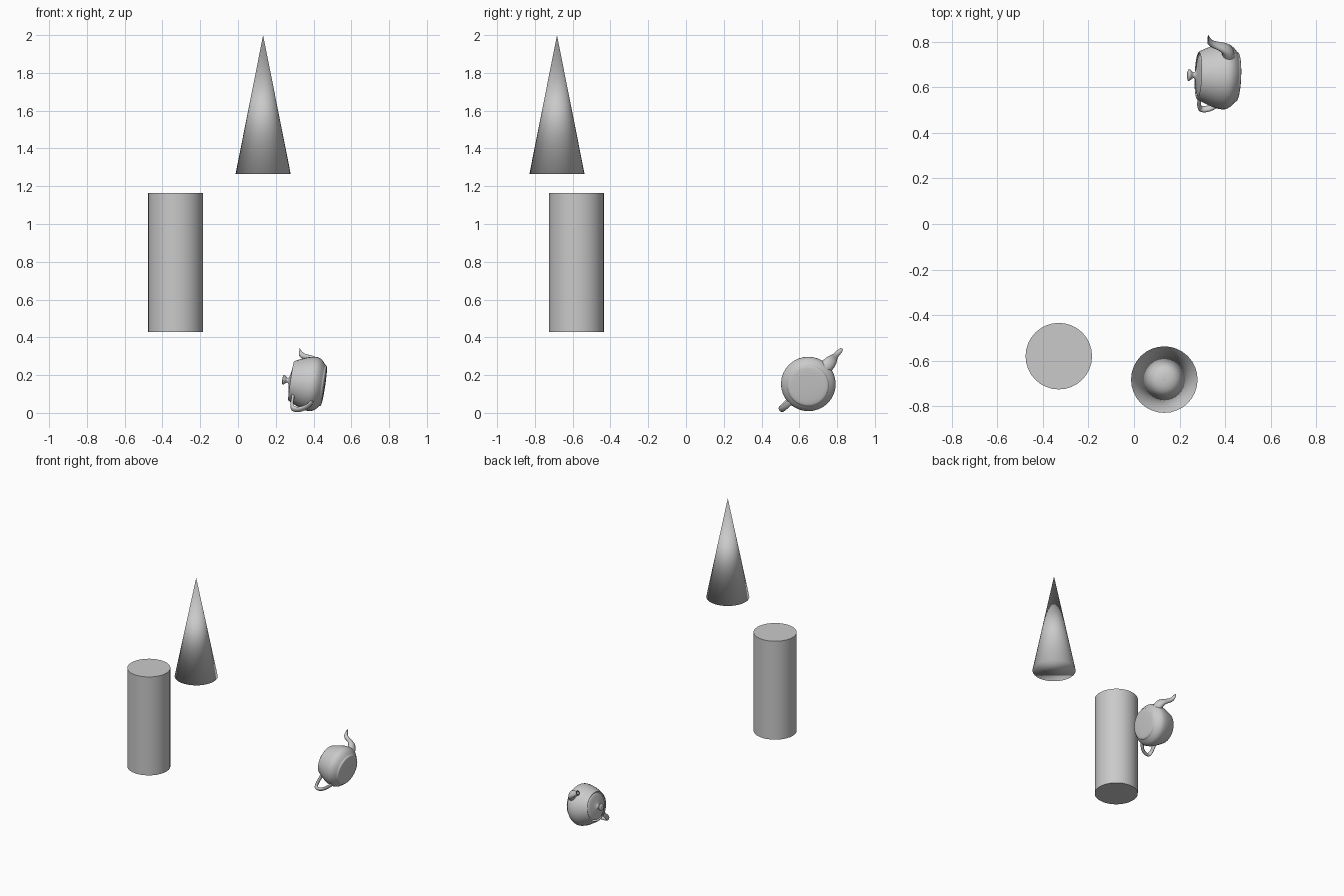
import bpy, bmesh, math
from mathutils import Vector, Matrix

cube = bpy.data.objects.get("Cube")
if cube:
    bpy.data.objects.remove(cube, do_unlink=True)

grey = bpy.data.materials.new("plain grey")
grey.use_nodes = True
colour = (0.59, 0.59, 0.59, 1)
grey.diffuse_color = colour
grey.node_tree.nodes["Principled BSDF"].inputs["Base Color"].default_value = colour

SIDES = 32
STEPS = 8


def add_object(name, bm, matrix):
    mesh = bpy.data.meshes.new(name)
    bm.to_mesh(mesh)
    bm.free()
    mesh.materials.append(grey)
    obj = bpy.data.objects.new(name, mesh)
    obj.matrix_world = matrix
    bpy.context.collection.objects.link(obj)
    mesh.shade_smooth()
    return obj


def solid(name, top_radius, centre):
    bm = bmesh.new()
    bmesh.ops.create_cone(bm, cap_ends=True, segments=SIDES, radius1=0.146,
                          radius2=top_radius, depth=0.735)
    bmesh.ops.remove_doubles(bm, verts=bm.verts, dist=1e-5)
    return add_object(name, bm, Matrix.Translation(centre))


def weights(t):
    s = 1 - t
    return s**3, 3 * s * s * t, 3 * s * t * t, t**3


def curve(points):
    """Sample a chain of cubic curves that share their end points."""
    path = [Vector(points[0])]
    for i in range(0, len(points) - 1, 3):
        for k in range(1, STEPS + 1):
            w = weights(k / STEPS)
            path.append(sum((Vector(p) * f for p, f in zip(points[i:i + 4], w)),
                            Vector((0, 0, 0))))
    return path


def loft(name, rings, matrix):
    """Join closed rings of points with quads."""
    bm = bmesh.new()
    rows = [[bm.verts.new(p) for p in ring] for ring in rings]
    for a, b in zip(rows, rows[1:]):
        for i in range(len(a)):
            j = (i + 1) % len(a)
            bm.faces.new((a[i], a[j], b[j], b[i]))
    bmesh.ops.remove_doubles(bm, verts=bm.verts, dist=1e-4)
    bmesh.ops.recalc_face_normals(bm, faces=bm.faces)
    return add_object(name, bm, matrix)


def lathe(name, profile, matrix):
    turns = [2 * math.pi * i / SIDES for i in range(SIDES)]
    rings = [[(p.x * math.cos(a), p.x * math.sin(a), p.z) for a in turns]
             for p in curve(profile)]
    return loft(name, rings, matrix)


def tube(name, inner, outer, matrix):
    """Oval tube between two edge curves; y of the points is the half width."""
    rings = []
    for p, q in zip(curve(inner), curve(outer)):
        half = []
        for k in range(STEPS + 1):
            w = weights(k / STEPS)
            c = p * (w[0] + w[1]) + q * (w[2] + w[3])
            half.append(Vector((c.x, p.y * (w[1] + w[2]), c.z)))
        mirrored = [Vector((v.x, -v.y, v.z)) for v in half[-2:0:-1]]
        rings.append(half + mirrored)
    return loft(name, rings, matrix)


# Upright solids
cylinder = solid("cylinder", 0.146, (-0.33, -0.58, 0.797))
cone = solid("cone", 0, (0.133, -0.683, 1.632))
bpy.ops.object.select_all(action="DESELECT")
cylinder.select_set(True)
bpy.context.view_layer.objects.active = cylinder
bpy.ops.object.shade_smooth_by_angle(angle=math.radians(40))

# Teapot lying on its side: its up axis points mostly to -x
up = Vector((-1, 0.04, 0.15)).normalized()
forward = Vector((0, 1, 1))
forward = (forward - up * forward.dot(up)).normalized()
side = up.cross(forward)
pose = (Matrix.Translation((0.46, 0.645, 0.143))
        @ Matrix((forward, side, up)).transposed().to_4x4()
        @ Matrix.Scale(0.0725, 4))

lathe("teapot_body", [
    (1.4, 0, 2.4), (1.34, 0, 2.53), (1.44, 0, 2.53), (1.5, 0, 2.4),
    (1.75, 0, 1.875), (2, 0, 1.35), (2, 0, 0.9),
    (2, 0, 0.45), (1.5, 0, 0.225), (1.5, 0, 0.15),
    (1.5, 0, 0.075), (1.425, 0, 0), (0, 0, 0)], pose)

lathe("teapot_lid", [
    (0, 0, 3.15), (0.8, 0, 3.15), (0, 0, 2.85), (0.2, 0, 2.7),
    (0.4, 0, 2.55), (1.3, 0, 2.55), (1.3, 0, 2.4)], pose)

w = 0.3
tube("teapot_handle",
     [(-1.6, w, 2.025), (-2.3, w, 2.025), (-2.7, w, 2.025), (-2.7, w, 1.8),
      (-2.7, w, 1.575), (-2.5, w, 1.125), (-2, w, 0.9)],
     [(-1.5, w, 2.25), (-2.5, w, 2.25), (-3, w, 2.25), (-3, w, 1.8),
      (-3, w, 1.35), (-2.65, w, 0.94), (-1.9, w, 0.6)], pose)

wide, thin, lip = 0.66, 0.25, 0.15
tube("teapot_spout",
     [(1.7, wide, 1.275), (2.6, wide, 1.275), (2.3, thin, 1.95), (2.7, thin, 2.25),
      (2.8, thin, 2.325), (2.9, lip, 2.325), (2.8, lip, 2.25)],
     [(1.7, wide, 0.45), (3.1, wide, 0.675), (2.4, thin, 1.875), (3.3, thin, 2.25),
      (3.525, thin, 2.34), (3.45, lip, 2.36), (3.2, lip, 2.25)], pose)
